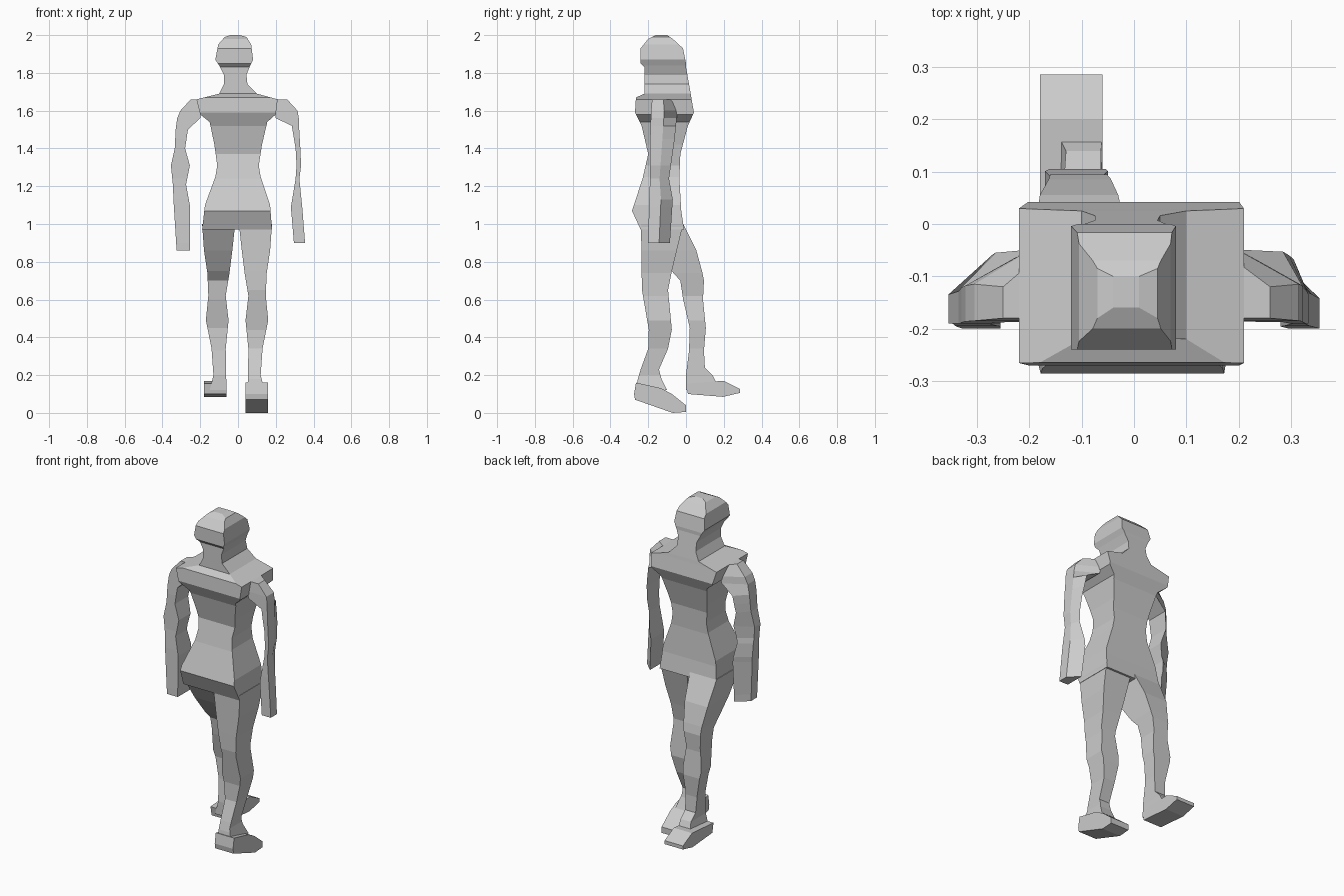
import bpy
import bmesh

cube = bpy.data.objects.get("Cube")
if cube:
    bpy.data.objects.remove(cube, do_unlink=True)

clay = bpy.data.materials.new("plain grey")
clay.use_nodes = True
grey = (0.6, 0.6, 0.6, 1)
clay.diffuse_color = grey
clay.node_tree.nodes["Principled BSDF"].inputs["Base Color"].default_value = grey


def add_object(name, bm):
    """Turn a bmesh into a flat shaded object with the clay material."""
    bmesh.ops.recalc_face_normals(bm, faces=bm.faces)
    mesh = bpy.data.meshes.new(name)
    bm.to_mesh(mesh)
    bm.free()
    mesh.materials.append(clay)
    obj = bpy.data.objects.new(name, mesh)
    bpy.context.scene.collection.objects.link(obj)
    return obj


def span_at(outline, height):
    """Interpolate the two edges of an outline at the given height."""
    if height <= outline[0][0]:
        return outline[0][1:]
    for low, high in zip(outline, outline[1:]):
        if height <= high[0]:
            t = (height - low[0]) / (high[0] - low[0])
            return [a + (b - a) * t for a, b in zip(low[1:], high[1:])]
    return outline[-1][1:]


def bridge(bm, rings):
    """Skin consecutive rings of vertices and cap both ends."""
    count = len(rings[0])
    for lower, upper in zip(rings, rings[1:]):
        for i in range(count):
            j = (i + 1) % count
            bm.faces.new((lower[i], lower[j], upper[j], upper[i]))
    bm.faces.new(rings[0])
    bm.faces.new(rings[-1])


def carve(name, front, side, slant=0):
    """Cross a front outline (z, inner x, outer x) with a side outline
    (z, rear y, face y); slant cuts back the outer face corner."""
    heights = sorted({row[0] for row in front + side})
    bm = bmesh.new()
    rings = []
    for z in heights:
        inner, outer = span_at(front, z)
        rear, face = span_at(side, z)
        cut = face - (face - rear) * slant
        corners = ((inner, rear), (outer, rear), (outer, cut), (inner, face))
        rings.append([bm.verts.new((x, y, z)) for x, y in corners])
    bridge(bm, rings)
    return add_object(name, bm)


def foot(name, left, right, profile):
    """Extrude a side profile (y, z) across the width of a foot."""
    bm = bmesh.new()
    rings = [[bm.verts.new((x, y, z)) for y, z in profile] for x in (left, right)]
    bridge(bm, rings)
    return add_object(name, bm)


def mirrored(outline, shift):
    """Swap an outline to the other side of the body."""
    return [(z, shift - inner, shift - outer) for z, inner, outer in outline]


# Torso, neck and head in one solid
body_front = [
    (.97, -.19, .18), (1.1, -.175, .17), (1.25, -.12, .12), (1.31, -.11, .11),
    (1.42, -.125, .127), (1.54, -.15, .155), (1.58, -.2, .2), (1.66, -.22, .21),
    (1.69, -.1, .1), (1.74, -.075, .05), (1.79, -.075, .045), (1.84, -.1, .065),
    (1.87, -.12, .08), (1.95, -.105, .07), (1.99, -.07, .045), (2, -.04, .01)]
body_side = [
    (.97, -.24, -.01), (1.07, -.286, -.025), (1.24, -.23, -.035),
    (1.37, -.2, -.03), (1.52, -.235, .01), (1.59, -.27, .042),
    (1.67, -.265, .028), (1.69, -.22, .025), (1.83, -.22, 0),
    (1.85, -.24, 0), (1.93, -.24, -.016), (1.98, -.2, -.07), (2, -.16, -.1)]
carve("body", body_front, body_side)

# Legs share a front outline and stride in opposite directions
leg_front = [
    (.12, .05, .14), (.2, .053, .12), (.34, .055, .13), (.49, .04, .16),
    (.62, .055, .147), (.74, .035, .152), (.86, .02, .17), (1, .005, .18)]
rear_leg_side = [
    (.12, -.265, -.1), (.18, -.255, -.13), (.23, -.24, -.143), (.34, -.2, -.095),
    (.44, -.197, -.075), (.65, -.233, -.095), (.75, -.235, -.075), (1, -.238, -.015)]
fore_leg_side = [
    (.12, 0, .18), (.2, 0, .14), (.24, .005, .1), (.33, .016, .095),
    (.45, .02, .105), (.6, -.015, .09), (.7, -.03, .095), (.75, -.075, .085),
    (.86, -.15, .055), (1, -.235, -.015)]
carve("rear_leg", leg_front, rear_leg_side)
carve("fore_leg", mirrored(leg_front, -.01), fore_leg_side)

# Feet
foot("rear_foot", .04, .16, [
    (-.275, .1), (-.265, .16), (-.13, .13), (-.075, .1),
    (0, .04), (0, .005), (-.07, 0), (-.27, .07)])
foot("fore_foot", -.18, -.06, [
    (0, .155), (.2, .17), (.286, .127), (.286, .106), (.196, .085), (.01, .1)])

# Arms
arm_side = [
    (.9, -.2, -.085), (1.13, -.195, -.07), (1.24, -.19, -.09),
    (1.45, -.19, -.06), (1.6, -.185, -.045), (1.66, -.18, -.06)]
left_arm_front = [
    (.9, .296, .355), (1.09, .28, .34), (1.24, .305, .325), (1.31, .31, .334),
    (1.4, .305, .33), (1.52, .285, .323), (1.56, .2, .322), (1.6, .19, .315),
    (1.66, .18, .26)]
right_arm_front = [
    (.86, -.255, -.325), (1.1, -.255, -.34), (1.21, -.275, -.345),
    (1.31, -.255, -.355), (1.4, -.28, -.335), (1.5, -.265, -.33),
    (1.56, -.2, -.322), (1.6, -.19, -.305), (1.66, -.18, -.25)]
carve("left_arm", left_arm_front, arm_side, slant=.5)
carve("right_arm", right_arm_front, arm_side, slant=.5)
